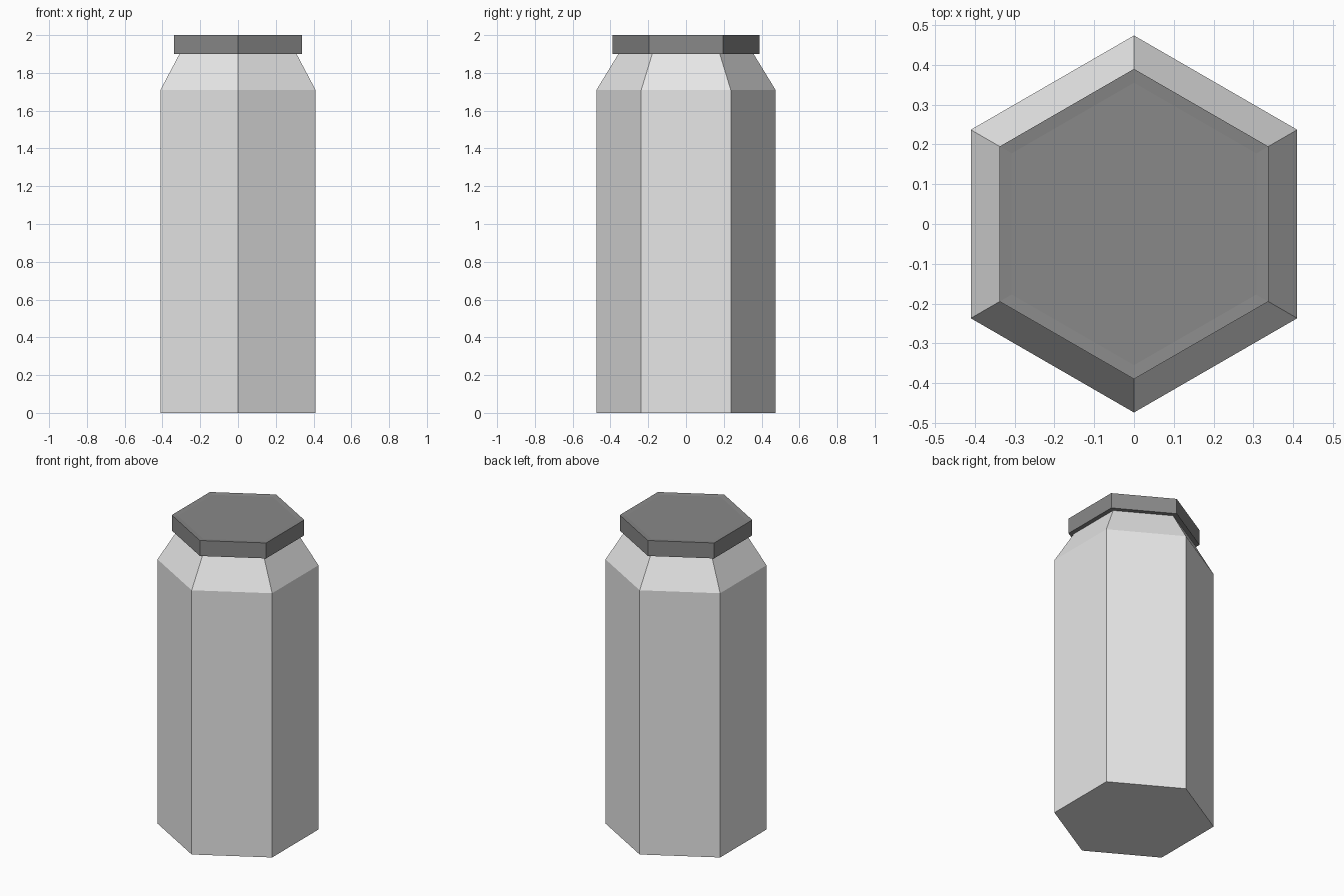
import bpy
import bmesh
from math import cos, sin, pi

cube = bpy.data.objects.get("Cube")
if cube:
    bpy.data.objects.remove(cube, do_unlink=True)


def make_material(name, grey):
    mat = bpy.data.materials.new(name)
    mat.use_nodes = True
    colour = (grey, grey, grey, 1.0)
    mat.diffuse_color = colour
    mat.node_tree.nodes["Principled BSDF"].inputs["Base Color"].default_value = colour
    return mat


def hex_lathe(name, profile, mat):
    """Stack six-sided rings of (radius, height) and close both ends."""
    bm = bmesh.new()
    sides = 6
    rings = []
    for radius, z in profile:
        angles = [pi / 2 + 2 * pi * i / sides for i in range(sides)]
        rings.append([bm.verts.new((radius * cos(a), radius * sin(a), z)) for a in angles])
    for low, high in zip(rings, rings[1:]):
        for i in range(sides):
            j = (i + 1) % sides
            bm.faces.new((low[i], low[j], high[j], high[i]))
    bm.faces.new(rings[0][::-1])
    bm.faces.new(rings[-1])
    mesh = bpy.data.meshes.new(name)
    bm.to_mesh(mesh)
    bm.free()
    mesh.materials.append(mat)
    obj = bpy.data.objects.new(name, mesh)
    bpy.context.collection.objects.link(obj)
    return obj


light_grey = make_material("light grey", 0.8)
dark_grey = make_material("dark grey", 0.25)

# Hexagonal body with a tapered shoulder
hex_lathe("body", [(0.474, 0), (0.474, 1.71), (0.358, 1.9)], light_grey)

# Overhanging lid with a very shallow dished top
hex_lathe("lid", [(0.39, 1.9), (0.39, 2.0), (0.355, 1.997)], dark_grey)
